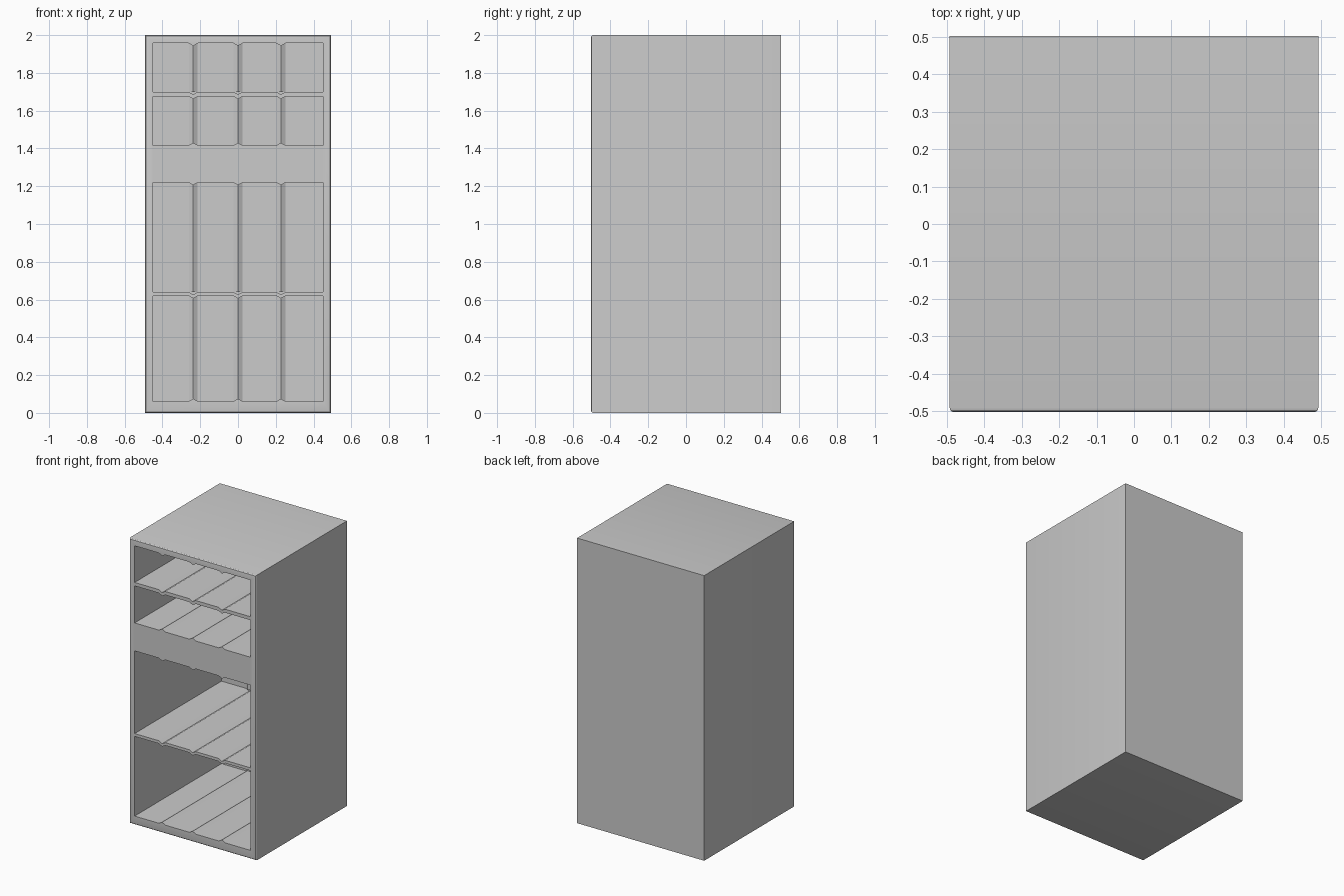
import bpy, bmesh

if "Cube" in bpy.data.objects:
    bpy.data.objects.remove(bpy.data.objects["Cube"])

W, D, H = 0.493, 0.503, 2.0          # half width, half depth, height
IN, BACK = 0.45, 0.46                # half width of openings, inner back wall
RIBS = (-0.237, 0.0, 0.227)          # x positions of the folded ribs
RW, RH = 0.025, 0.014                # rib half width and height


def finish(bm, name):
    bmesh.ops.recalc_face_normals(bm, faces=bm.faces)
    me = bpy.data.meshes.new(name)
    bm.to_mesh(me)
    bm.free()
    ob = bpy.data.objects.new(name, me)
    bpy.context.collection.objects.link(ob)
    return ob


def prism(name, profile, vec):
    bm = bmesh.new()
    f = bm.faces.new([bm.verts.new(p) for p in profile])
    ext = bmesh.ops.extrude_face_region(bm, geom=[f])
    bmesh.ops.translate(bm, vec=vec,
                        verts=[v for v in ext['geom'] if isinstance(v, bmesh.types.BMVert)])
    return finish(bm, name)


def ribbed(z, rise):
    # Left-to-right line with a small V at each rib
    pts = [(-IN, z)]
    for x in RIBS:
        pts += [(x - RW, z), (x, z + rise), (x + RW, z)]
    return pts + [(IN, z)]


def select_only(ob):
    bpy.ops.object.select_all(action='DESELECT')
    ob.select_set(True)
    bpy.context.view_layer.objects.active = ob


# Cabinet body with softened front edges
bm = bmesh.new()
bmesh.ops.create_cube(bm, size=1)
for v in bm.verts:
    v.co = (v.co.x * 2 * W, v.co.y * 2 * D, (v.co.z + 0.5) * H)
front = [e for e in bm.edges if all(v.co.y < 0 for v in e.verts)]
bmesh.ops.bevel(bm, geom=front, offset=0.012, segments=3, profile=0.5, affect='EDGES')
body = finish(bm, "cabinet_body")

# Compartments: bottom z, top z, direction of the floor ribs
compartments = [(0.061, 0.62, 1), (0.64, 1.22, -1),
                (1.416, 1.676, 1), (1.70, 1.957, -1)]

# Cut each compartment with its ribbed floor and ceiling
for z0, z1, s in compartments:
    outline = ribbed(z0, s * RH) + ribbed(z1, -RH)[::-1]
    cutter = prism("cutter", [(x, -D - 0.1, z) for x, z in outline],
                   (0, BACK + D + 0.1, 0))
    cutter.hide_render = True
    mod = body.modifiers.new("cut", 'BOOLEAN')
    mod.operation, mod.solver, mod.object = 'DIFFERENCE', 'EXACT', cutter
    select_only(body)
    bpy.ops.object.modifier_apply(modifier=mod.name)
    bpy.data.objects.remove(cutter, do_unlink=True)

select_only(body)
bpy.ops.object.shade_smooth_by_angle(angle=0.5)

# Vertical ribs on the inner back walls
for z0, z1, s in compartments:
    for x in RIBS:
        prism("back_rib", [(x - RW, BACK + 0.001, z0), (x, BACK - RH, z0),
                           (x + RW, BACK + 0.001, z0)], (0, 0, z1 - z0))
